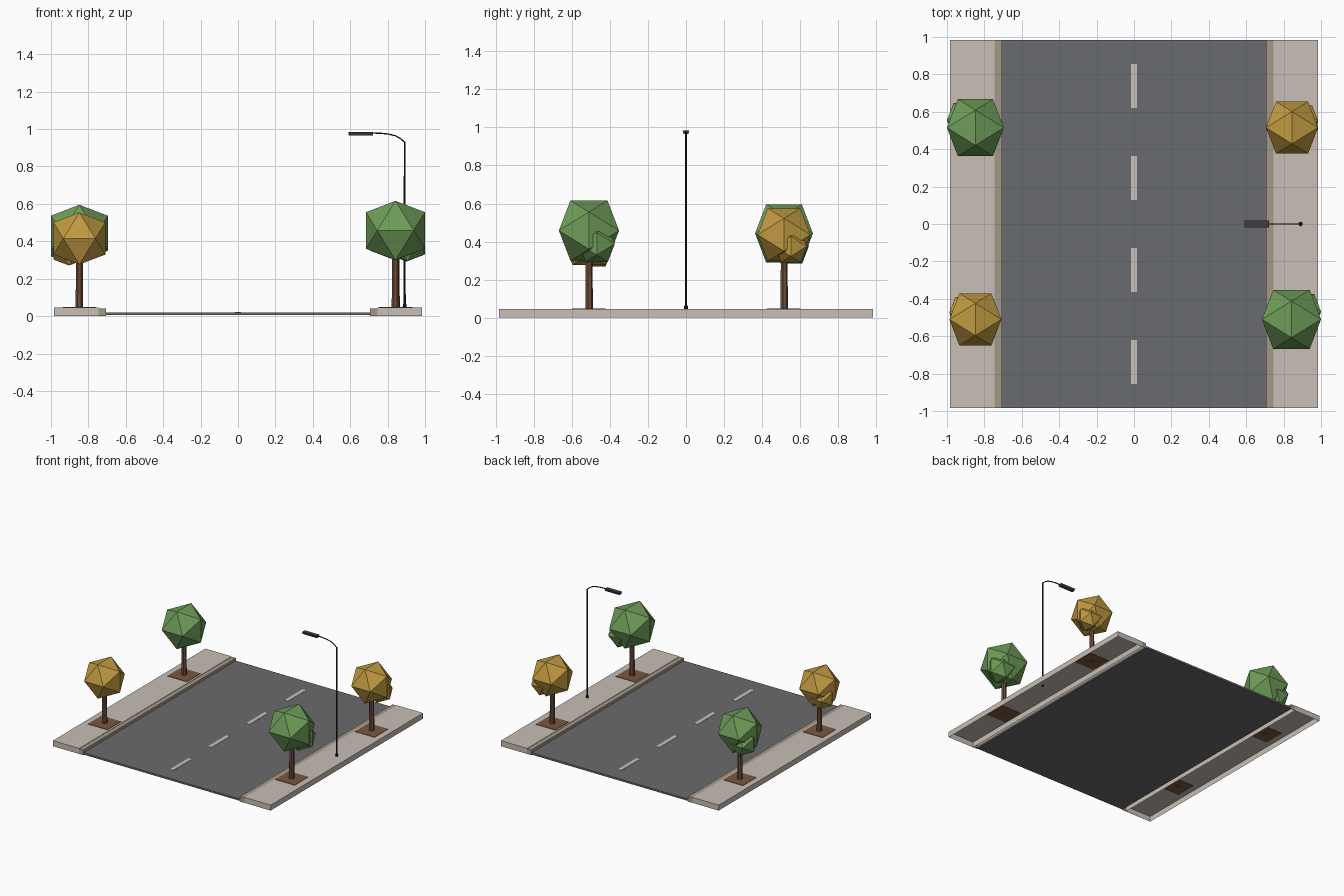
import bpy, bmesh, math
from mathutils import Vector

if "Cube" in bpy.data.objects:
    bpy.data.objects.remove(bpy.data.objects["Cube"])


def lin(c):
    c /= 255
    return c / 12.92 if c <= 0.04045 else ((c + 0.055) / 1.055) ** 2.4


def material(name, r, g, b):
    m = bpy.data.materials.new(name)
    m.diffuse_color = (lin(r), lin(g), lin(b), 1)
    m.use_nodes = True
    m.node_tree.nodes["Principled BSDF"].inputs["Base Color"].default_value = m.diffuse_color
    return m


ASPHALT = material("asphalt", 106, 107, 111)
PAINT = material("road_paint", 200, 194, 185)
PAVING = material("paving", 200, 191, 182)
CURB = material("curb_stone", 164, 152, 138)
SOIL = material("soil", 122, 87, 65)
BARK = material("bark", 110, 78, 58)
GREEN = material("green_leaves", 110, 156, 88)
GOLD = material("golden_leaves", 192, 154, 64)
POLE = material("pole_metal", 32, 32, 37)
HEAD = material("lamp_housing", 62, 62, 66)


def finish(bm, name, mat):
    bmesh.ops.recalc_face_normals(bm, faces=bm.faces)
    me = bpy.data.meshes.new(name)
    bm.to_mesh(me)
    bm.free()
    me.materials.append(mat)
    ob = bpy.data.objects.new(name, me)
    bpy.context.collection.objects.link(ob)
    return ob


def box(name, mat, x, y, z, open_bottom=False, bottom_scale=(1, 1)):
    """Box from (min, max) ranges."""
    bm = bmesh.new()
    bmesh.ops.create_cube(bm, size=1)
    for v in bm.verts:
        sx, sy = bottom_scale if v.co.z < 0 else (1, 1)
        v.co = Vector((sum(x) / 2 + v.co.x * sx * (x[1] - x[0]),
                       sum(y) / 2 + v.co.y * sy * (y[1] - y[0]),
                       sum(z) / 2 + v.co.z * (z[1] - z[0])))
    bmesh.ops.recalc_face_normals(bm, faces=bm.faces)
    if open_bottom:
        under = [f for f in bm.faces if f.normal.z < -0.9]
        bmesh.ops.delete(bm, geom=under, context='FACES')
    return finish(bm, name, mat)


def cylinder(name, mat, x, y, z0, z1, r0, r1, sides):
    bm = bmesh.new()
    bmesh.ops.create_cone(bm, cap_ends=True, segments=sides, radius1=r0,
                          radius2=r1, depth=z1 - z0)
    bmesh.ops.translate(bm, verts=bm.verts, vec=(x, y, (z0 + z1) / 2))
    return finish(bm, name, mat)


def icosahedron(name, mat, centre, half):
    """Icosahedron with edges facing the axes; half is its half width."""
    bm = bmesh.new()
    a = half / ((1 + math.sqrt(5)) / 2)
    for i in range(3):
        for s in (-1, 1):
            for t in (-1, 1):
                p = [0, 0, 0]
                p[(i + 1) % 3] = s * a
                p[(i + 2) % 3] = t * half
                bm.verts.new(Vector(p) + Vector(centre))
    bmesh.ops.convex_hull(bm, input=bm.verts)
    return finish(bm, name, mat)


# Road and centre dashes
L = 0.983
box("road", ASPHALT, (-0.71, 0.71), (-L, L), (0.005, 0.02))
for i, y in enumerate((-0.738, -0.246, 0.246, 0.738)):
    box(f"lane_dash_{i}", PAINT, (-0.016, 0.016), (y - 0.118, y + 0.118), (0.018, 0.022))

# Sidewalks and curbs, hollow underneath
for side, s in (("left", -1), ("right", 1)):
    box(f"{side}_sidewalk", PAVING, sorted((s * 0.745, s * 0.983)), (-L, L),
        (0, 0.045), open_bottom=True)
    box(f"{side}_curb", CURB, sorted((s * 0.707, s * 0.745)), (-L, L),
        (0, 0.042), open_bottom=True)

# Trees: x, y, crown height, crown half width, colour
trees = (("front_left", -0.848, -0.51, 0.415, 0.139, GOLD),
         ("back_left", -0.848, 0.515, 0.443, 0.152, GREEN),
         ("front_right", 0.842, -0.51, 0.458, 0.158, GREEN),
         ("back_right", 0.845, 0.515, 0.436, 0.139, GOLD))
for n, x, y, z, h, leaf in trees:
    box(f"{n}_tree_pit", SOIL, (x - 0.088, x + 0.088), (y - 0.088, y + 0.088), (0.042, 0.048))
    cylinder(f"{n}_trunk", BARK, x, y, 0.04, z, 0.021, 0.017, 7)
    icosahedron(f"{n}_crown", leaf, (x, y, z), h)
    out = math.copysign(0.4, x)
    icosahedron(f"{n}_crown_cluster", leaf,
                (x + out * h, y + 0.26 * h, z - 0.44 * h), 0.6 * h)

# Street lamp: base, pole, curved arm, tapered head
PX = 0.891
cylinder("lamp_base", POLE, PX, 0, 0.04, 0.065, 0.011, 0.009, 8)
cylinder("lamp_pole", POLE, PX, 0, 0.045, 0.933, 0.006, 0.0045, 8)
curve = bpy.data.curves.new("lamp_arm", 'CURVE')
curve.dimensions = '3D'
curve.bevel_depth = 0.004
curve.bevel_resolution = 1
curve.use_fill_caps = True
path = ((PX, 0.93), (0.868, 0.95), (0.84, 0.965), (0.80, 0.974), (0.76, 0.978), (0.71, 0.979))
spline = curve.splines.new('POLY')
spline.points.add(len(path) - 1)
for p, (x, z) in zip(spline.points, path):
    p.co = (x, 0, z, 1)
curve.materials.append(POLE)
bpy.context.collection.objects.link(bpy.data.objects.new("lamp_arm", curve))
box("lamp_head", HEAD, (0.59, 0.723), (-0.018, 0.018), (0.966, 0.984), bottom_scale=(0.96, 0.65))
